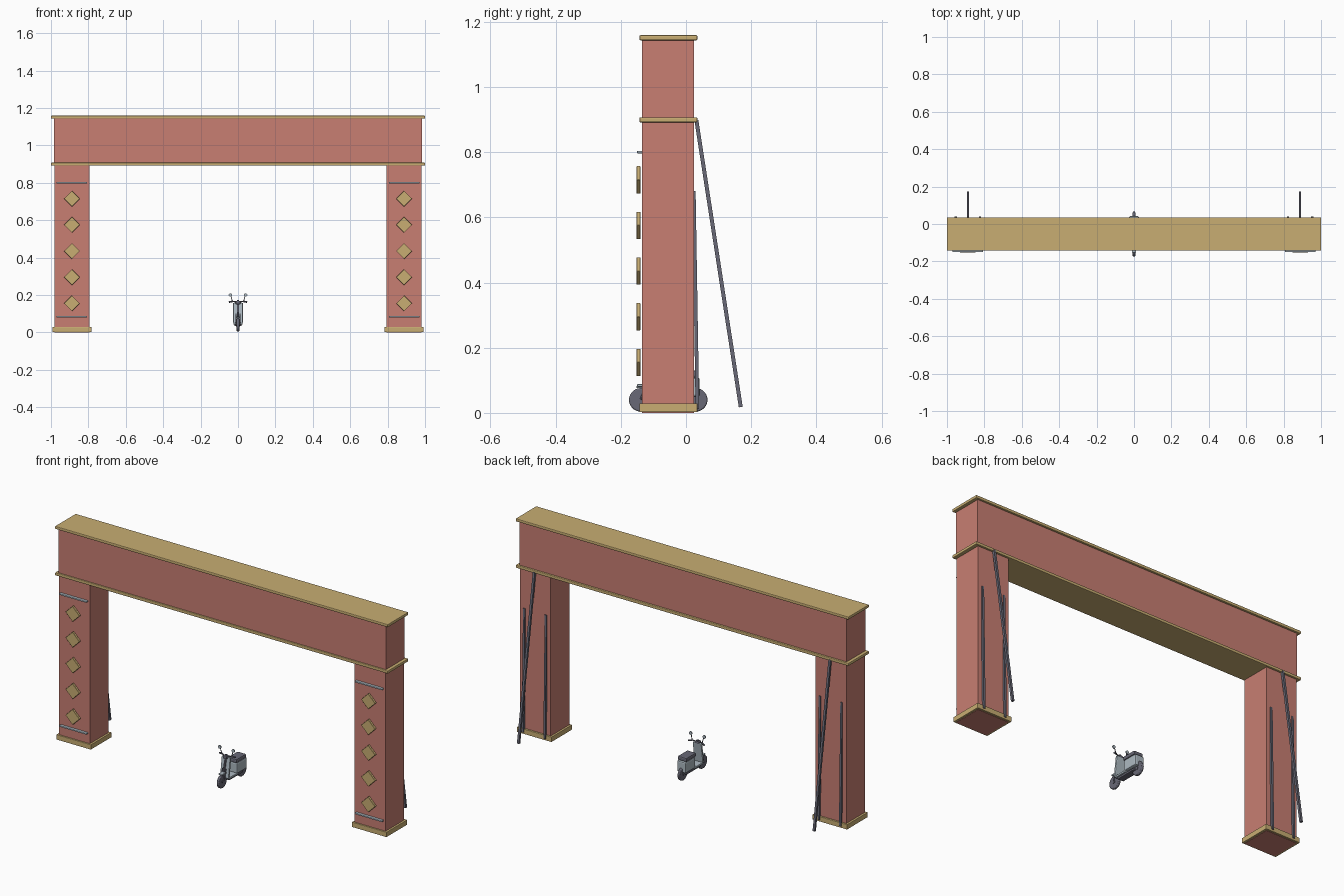
import bpy
import math
from mathutils import Vector

cube = bpy.data.objects.get("Cube")
if cube:
    bpy.data.objects.remove(cube, do_unlink=True)


def material(name, rgb):
    m = bpy.data.materials.new(name)
    m.use_nodes = True
    m.diffuse_color = (*rgb, 1)
    m.node_tree.nodes["Principled BSDF"].inputs["Base Color"].default_value = (*rgb, 1)
    return m


RED = material("salmon_red", (0.58, 0.21, 0.17))
TAN = material("tan_gold", (0.58, 0.42, 0.17))
STEEL = material("dark_steel", (0.14, 0.14, 0.18))
SILVER = material("pale_blue_grey", (0.42, 0.49, 0.54))


def finish(name, mat, bevel=0, segments=2):
    ob = bpy.context.object
    ob.name = name
    ob.data.materials.append(mat)
    if bevel:
        mod = ob.modifiers.new("Bevel", "BEVEL")
        mod.width = bevel
        mod.segments = segments
    return ob


def box(name, mat, x, y, z, bevel=0):
    """Box from (low, high) extents on each axis."""
    bpy.ops.mesh.primitive_cube_add(size=1, location=[sum(a) / 2 for a in (x, y, z)])
    ob = bpy.context.object
    ob.scale = [a[1] - a[0] for a in (x, y, z)]
    bpy.ops.object.transform_apply(location=False, rotation=False, scale=True)
    return finish(name, mat, bevel)


def rod(name, mat, a, b, radius, sides=8):
    """Straight bar between two points."""
    a, b = Vector(a), Vector(b)
    bpy.ops.mesh.primitive_cylinder_add(vertices=sides, radius=radius, depth=(b - a).length,
                                        location=(a + b) / 2)
    bpy.context.object.rotation_euler = (b - a).to_track_quat("Z", "Y").to_euler()
    if sides > 6:
        bpy.ops.object.shade_smooth_by_angle()
    return finish(name, mat)


def square_bar(name, mat, a, b, width):
    """Square-section bar lying in the yz plane."""
    a, b = Vector(a), Vector(b)
    d = b - a
    h = width / 2
    ob = box(name, mat, (-h, h), (-h, h), (-d.length / 2, d.length / 2))
    ob.location = (a + b) / 2
    ob.rotation_euler.x = math.atan2(-d.y, d.z)
    return ob


def wheel(name, y):
    bpy.ops.mesh.primitive_cylinder_add(vertices=28, radius=0.036, depth=0.014,
                                        location=(0, y, 0.04), rotation=(0, math.pi / 2, 0))
    finish(name + "_tyre", STEEL, 0.004)
    bpy.ops.object.shade_smooth_by_angle()
    rod(name + "_hub", STEEL, (-0.01, y, 0.04), (0.01, y, 0.04), 0.008, 12)


# Lintel beam and its two trim slabs
box("lintel_beam", RED, (-0.983, 0.983), (-0.135, 0.025), (0.9, 1.147))
box("top_trim", TAN, (-1, 1), (-0.143, 0.035), (1.143, 1.159), 0.004)
box("lower_trim", TAN, (-1, 1), (-0.143, 0.035), (0.891, 0.907), 0.004)

# Pillars with base, front ornaments and rear bracing
for side, s in (("left", 1), ("right", -1)):
    c = 0.888 * s
    box(side + "_pillar", RED, (c - 0.093, c + 0.093), (-0.135, 0.025), (0, 0.9))
    box(side + "_base", TAN, (c - 0.104, c + 0.104), (-0.143, 0.035), (0.002, 0.029), 0.002)

    for i in range(5):
        bpy.ops.mesh.primitive_cube_add(size=1, location=(c, -0.146, 0.155 + 0.14 * i))
        bpy.context.object.scale = (0.06, 0.012, 0.06)
        bpy.ops.object.transform_apply(location=False, rotation=False, scale=True)
        bpy.context.object.rotation_euler.y = math.pi / 4
        finish(f"{side}_diamond_{i + 1}", TAN, 0.001, 1)

    for label, z in (("lower", 0.084), ("upper", 0.8)):
        box(f"{side}_{label}_rail", SILVER, (c - 0.082, c + 0.082), (-0.15, -0.134),
            (z - 0.004, z + 0.004), 0.002)

    square_bar(side + "_strut", STEEL, (c, 0.032, 0.897), (c, 0.168, 0.018), 0.012)
    for label, dx in (("inner", -0.065 * s), ("outer", 0.065 * s)):
        square_bar(f"{side}_{label}_stake", STEEL, (c + dx, 0.024, 0.68),
                   (c + dx, 0.035, 0.012), 0.011)

# Scooter running gear
wheel("scooter_front_wheel", -0.139)
wheel("scooter_rear_wheel", 0.03)
for s in (-1, 1):
    rod("scooter_fork", STEEL, (0.01 * s, -0.139, 0.04), (0.01 * s, -0.118, 0.1), 0.003)
rod("scooter_steering_column", STEEL, (0, -0.122, 0.085), (0, -0.1, 0.172), 0.006)

# Scooter bodywork
shield = box("scooter_leg_shield", SILVER, (-0.026, 0.026), (-0.006, 0.006), (-0.055, 0.055), 0.004)
shield.location = (0, -0.106, 0.104)
shield.rotation_euler.x = math.radians(-8)
box("scooter_floorboard", SILVER, (-0.025, 0.025), (-0.112, -0.035), (0.043, 0.054), 0.003)
box("scooter_underframe", STEEL, (-0.018, 0.018), (-0.1, 0.02), (0.033, 0.044), 0.003)
box("scooter_rear_body", SILVER, (-0.026, 0.026), (-0.045, 0.042), (0.05, 0.108), 0.006)
box("scooter_seat", STEEL, (-0.027, 0.027), (-0.05, 0.034), (0.108, 0.13), 0.006)
box("scooter_front_fender", SILVER, (-0.012, 0.012), (-0.152, -0.112), (0.076, 0.084), 0.003)
box("scooter_headlight", STEEL, (-0.013, 0.013), (-0.115, -0.093), (0.15, 0.168), 0.005)

# Scooter handlebar, grips and mirrors
for s in (-1, 1):
    rod("scooter_handlebar", STEEL, (0, -0.102, 0.162), (0.032 * s, -0.096, 0.166), 0.003)
    rod("scooter_grip", STEEL, (0.028 * s, -0.096, 0.166), (0.048 * s, -0.088, 0.162), 0.0045)
    rod("scooter_mirror_stem", STEEL, (0.03 * s, -0.096, 0.166), (0.038 * s, -0.098, 0.197), 0.002)
    rod("scooter_mirror", SILVER, (0.041 * s, -0.101, 0.2), (0.041 * s, -0.096, 0.2), 0.009, 12)
